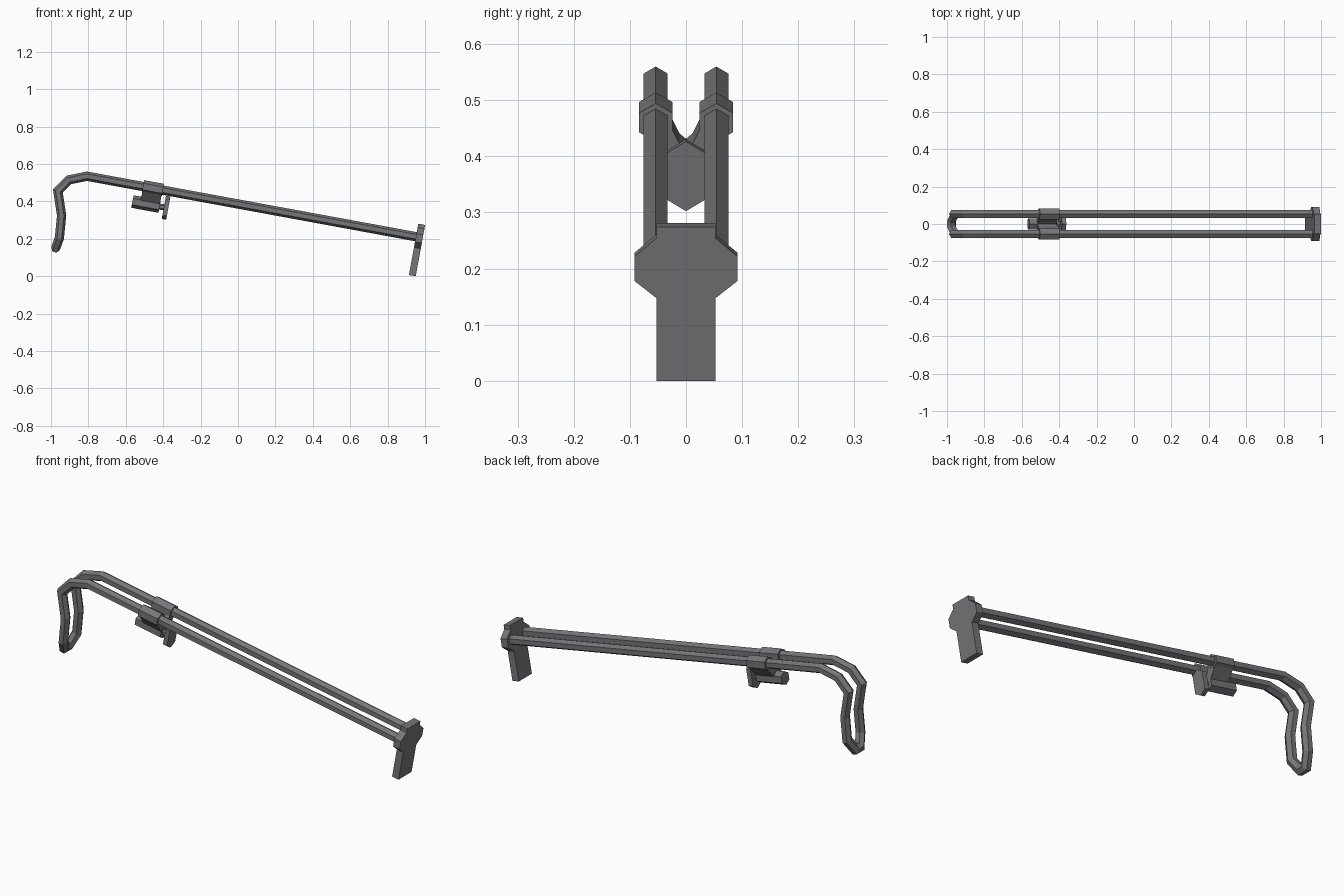
import bpy, bmesh
from math import radians, cos, sin, pi
from mathutils import Vector

if "Cube" in bpy.data.objects:
    bpy.data.objects.remove(bpy.data.objects["Cube"])

metal = bpy.data.materials.new("dark grey metal")
metal.use_nodes = True
GREY = (0.18, 0.178, 0.19, 1)
metal.diffuse_color = GREY
metal.node_tree.nodes["Principled BSDF"].inputs["Base Color"].default_value = GREY

TILT = radians(10.4)
ALONG = Vector((cos(TILT), 0, -sin(TILT)))
UP = Vector((sin(TILT), 0, cos(TILT)))
SIDE = Vector((0, 1, 0))


def finish(name, bm):
    bmesh.ops.recalc_face_normals(bm, faces=bm.faces)
    mesh = bpy.data.meshes.new(name)
    bm.to_mesh(mesh)
    bm.free()
    mesh.materials.append(metal)
    obj = bpy.data.objects.new(name, mesh)
    bpy.context.collection.objects.link(obj)
    return obj


def skin(bm, rings):
    """Join matching rings of vertices with quads and cap both ends."""
    for a, b in zip(rings, rings[1:]):
        for i in range(len(a)):
            j = (i + 1) % len(a)
            bm.faces.new((a[i], a[j], b[j], b[i]))
    bm.faces.new(rings[0])
    bm.faces.new(rings[-1])


def hexagon(radius):
    return [(radius * sin(i * pi / 3), radius * cos(i * pi / 3)) for i in range(6)]


def prism(name, profile, length, origin, u=0, v=0, y=0):
    """Extrude a (side, up) profile along the tilted axis."""
    bm = bmesh.new()
    centre = Vector(origin) + ALONG * u + UP * v + SIDE * y
    rings = [[bm.verts.new(centre + ALONG * end + SIDE * s + UP * h) for s, h in profile]
             for end in (-length / 2, length / 2)]
    skin(bm, rings)
    return finish(name, bm)


def mirrored(half):
    """Close a profile by reflecting its right half."""
    return half + [(-s, h) for s, h in reversed(half) if s > 0]


def sweep(name, path, radius):
    """Carry a hexagon along a path, cutting each corner on its mitre plane."""
    bm = bmesh.new()
    pts = [Vector(p) for p in path]
    ring = [pts[0] + SIDE * s + UP * h for s, h in hexagon(radius)]
    rings = [[bm.verts.new(p) for p in ring]]
    for i in range(1, len(pts)):
        way = (pts[i] - pts[i - 1]).normalized()
        onward = (pts[i + 1] - pts[i]).normalized() if i + 1 < len(pts) else way
        normal = way + onward
        ring = [p + way * ((pts[i] - p).dot(normal) / way.dot(normal)) for p in ring]
        rings.append([bm.verts.new(p) for p in ring])
    skin(bm, rings)
    return finish(name, bm)


# Bent hexagonal rod: two long rails joined by the hooked loop
RAIL_Y = 0.054
side_path = [(0.96, 0.21), (-0.808, 0.535), (-0.905, 0.515), (-0.963, 0.456),
             (-0.943, 0.325), (-0.955, 0.205)]
half = [(x, RAIL_Y, z) for x, z in side_path] + [(-0.975, 0.018, 0.15)]
sweep("bent_rod", half + [(x, -y, z) for x, y, z in reversed(half)], 0.0247)

# End plate with side wings
plate = mirrored([(0.053, 0), (0.053, 0.15), (0.092, 0.181), (0.092, 0.225),
                  (0.053, 0.258), (0.053, 0.279)])
prism("end_plate", plate, 0.037, (0.932, 0, 0.0034))

# Sliding clamp: collars, bridge, barrel, stem and knob
CLAMP = (-0.455, 0, 0.47)
for label, y in (("left", RAIL_Y), ("right", -RAIL_Y)):
    prism(label + "_collar", hexagon(0.0346), 0.108, CLAMP, y=y)

bridge = mirrored([(0, -0.05), (0.012, -0.038), (0.026, -0.01), (0.054, -0.02),
                   (0.07, -0.026), (0.029, -0.075), (0.029, -0.1)])
prism("clamp_bridge", bridge, 0.104, CLAMP)

LOW = -0.089
prism("clamp_barrel", hexagon(0.034), 0.148, CLAMP, u=-0.021, v=LOW)
prism("knob_stem", hexagon(0.016), 0.04, CLAMP, u=0.065, v=LOW)
knob = mirrored([(0, 0.063), (0.033, 0.043), (0.033, -0.043), (0, -0.063)])
prism("clamp_knob", knob, 0.024, CLAMP, u=0.088, v=LOW)
